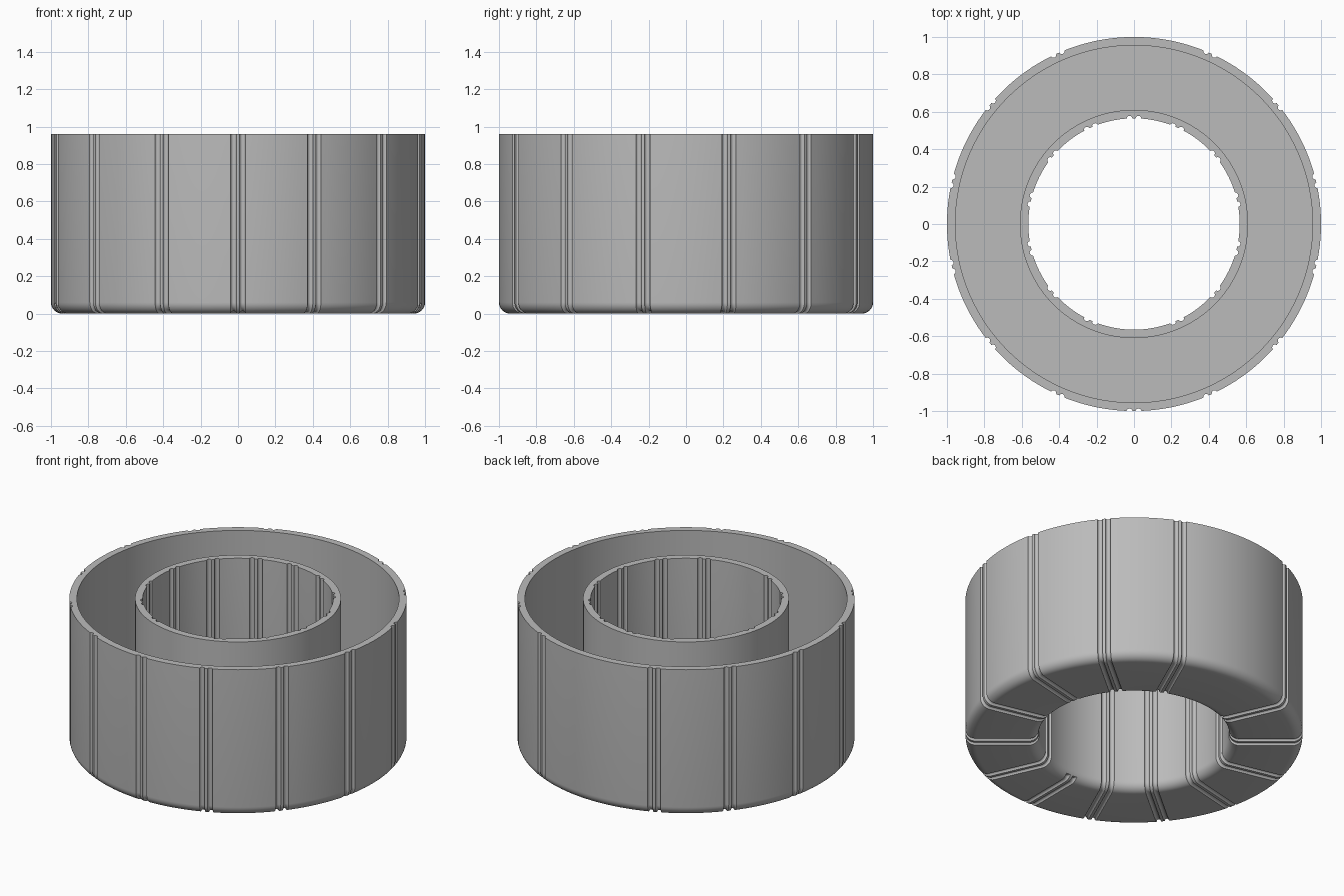
import bpy, bmesh
from math import sin, cos, pi, radians, asin, sqrt

cube = bpy.data.objects.get("Cube")
if cube:
    bpy.data.objects.remove(cube)

HEIGHT, R_OUT, R_IN, WALL, FILLET = 0.96, 1.0, 0.565, 0.045, 0.06
GROOVE_R, GROOVE_X = 0.015, 0.024      # each groove pair: radius and lateral offset

grey = bpy.data.materials.new("plain_grey")
grey.use_nodes = True
grey.diffuse_color = (0.5, 0.5, 0.5, 1)
grey.node_tree.nodes["Principled BSDF"].inputs["Base Color"].default_value = grey.diffuse_color

# Cross-section rows: radius, height, outward normal (r, z), zone
rows = [(R_OUT, HEIGHT, 1, 0, "outer")]
for i in range(9):
    a = pi / 2 * i / 8
    rows.append((R_OUT - FILLET + FILLET * cos(a), FILLET - FILLET * sin(a),
                 cos(a), -sin(a), "outer"))
for i in range(9):
    a = pi / 2 * (1 - i / 8)
    rows.append((R_IN + FILLET - FILLET * cos(a), FILLET - FILLET * sin(a),
                 -cos(a), -sin(a), "bottom" if i < 5 else "inner"))
rows.append((R_IN, HEIGHT, -1, 0, "inner"))
# Hollow channel between the two walls
for r, z in ((R_IN + WALL, HEIGHT), (R_IN + WALL, WALL),
             (R_OUT - WALL, WALL), (R_OUT - WALL, HEIGHT)):
    rows.append((r, z, 0, 0, "channel"))

# Groove angles measured from the front, mirrored left and right
side = [24.1, 50.2, 76.7]
side += [180 - a for a in reversed(side)]
angles = [0] + side + [180] + [360 - a for a in reversed(side)]

# Lateral samples across one groove pair, with the depth at each
STEPS = 8
samples = []
for c in (-GROOVE_X, GROOVE_X):
    for i in range(STEPS + 1):
        t = -cos(pi * i / STEPS)
        samples.append((c + GROOVE_R * t, 0.9 * GROOVE_R * sqrt(max(0, 1 - t * t))))


def has_groove(angle, zone):
    if angle == 0:
        return zone in ("outer", "bottom")
    if angle == 180:
        return zone == "inner"
    return zone != "channel"


def ring_points(row):
    """One closed ring of points, dented at the grooves."""
    r, z, nr, nz, zone = row
    points = []
    for k, angle in enumerate(angles):
        a = radians(angle)
        following = angles[k + 1] if k + 1 < len(angles) else 360
        for t, depth in samples:
            d = depth if has_groove(angle, zone) else 0
            th = a + asin(t / r)
            rr = r - nr * d
            points.append((rr * sin(th), -rr * cos(th), z - nz * d))
        start = a + asin(samples[-1][0] / r)
        end = radians(following) + asin(samples[0][0] / r)
        for i in range(1, 10):
            th = start + (end - start) * i / 10
            points.append((r * sin(th), -r * cos(th), z))
    return points


# Skin the rings into one closed double-walled body
bm = bmesh.new()
rings = [[bm.verts.new(p) for p in ring_points(row)] for row in rows]
count = len(rings[0])
for k, ring in enumerate(rings):
    nxt = rings[(k + 1) % len(rings)]
    for i in range(count):
        j = (i + 1) % count
        bm.faces.new((ring[i], nxt[i], nxt[j], ring[j]))
bmesh.ops.recalc_face_normals(bm, faces=bm.faces)

mesh = bpy.data.meshes.new("grooved_ring_body")
bm.to_mesh(mesh)
bm.free()
mesh.materials.append(grey)
body = bpy.data.objects.new("grooved_ring_body", mesh)
bpy.context.collection.objects.link(body)

bpy.ops.object.select_all(action='DESELECT')
body.select_set(True)
bpy.context.view_layer.objects.active = body
bpy.ops.object.shade_smooth_by_angle(angle=radians(30))
